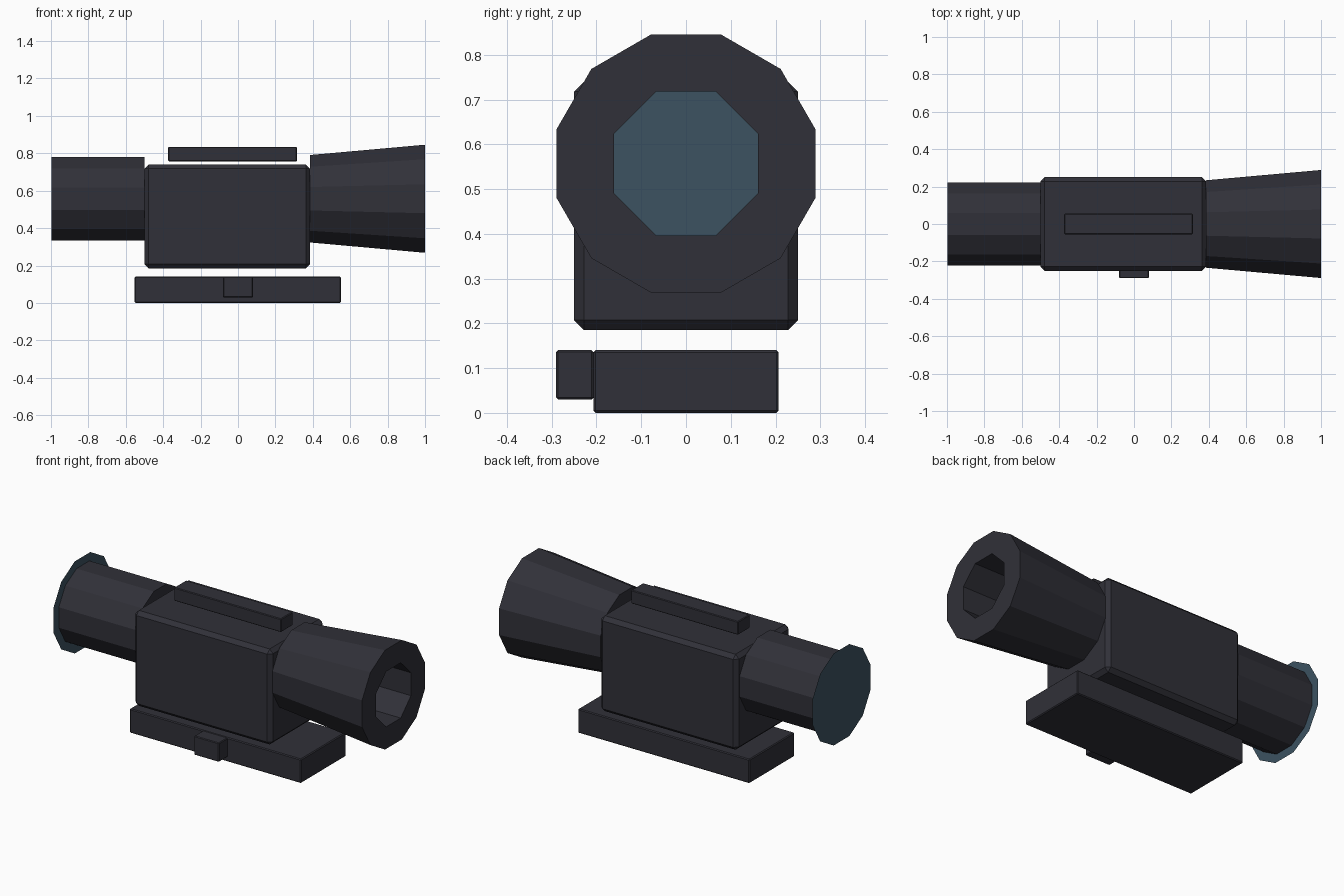
import bpy
import bmesh
from math import pi
from mathutils import Matrix

AXIS_Z = 0.557  # height of the optical axis

default = bpy.data.objects.get("Cube")
if default:
    bpy.data.objects.remove(default, do_unlink=True)


def material(name, colour):
    mat = bpy.data.materials.new(name)
    mat.use_nodes = True
    mat.diffuse_color = (*colour, 1)
    bsdf = next(n for n in mat.node_tree.nodes if n.type == 'BSDF_PRINCIPLED')
    bsdf.inputs["Base Color"].default_value = (*colour, 1)
    return mat


gunmetal = material("dark gunmetal", (0.03, 0.03, 0.04))
glass = material("teal glass", (0.045, 0.085, 0.12))


def finish(name, bm, mat):
    mesh = bpy.data.meshes.new(name)
    bm.to_mesh(mesh)
    bm.free()
    mesh.materials.append(mat)
    obj = bpy.data.objects.new(name, mesh)
    bpy.context.collection.objects.link(obj)
    return obj


def box(name, x, y, z, bevel):
    """Chamfered block spanning the given (low, high) ranges."""
    bm = bmesh.new()
    bmesh.ops.create_cube(bm, size=1)
    spans = (x, y, z)
    for v in bm.verts:
        v.co = [(a + b) / 2 + c * (b - a) for (a, b), c in zip(spans, v.co)]
    bmesh.ops.bevel(bm, geom=bm.edges[:], offset=bevel, segments=1,
                    affect='EDGES')
    return finish(name, bm, gunmetal)


def barrel(name, sides, x0, x1, r0, r1):
    """Flat-topped polygonal tube along x on the optical axis."""
    bm = bmesh.new()
    bmesh.ops.create_cone(bm, cap_ends=True, segments=sides, radius1=r0,
                          radius2=r1, depth=x1 - x0)
    place = (Matrix.Translation(((x0 + x1) / 2, 0, AXIS_Z))
             @ Matrix.Rotation(pi / 2, 4, 'Y')
             @ Matrix.Rotation(pi / sides, 4, 'Z'))
    bm.transform(place)
    return finish(name, bm, gunmetal)


# Sight housing and its two tubes
housing = box("housing", (-0.5, 0.385), (-0.25, 0.25), (0.185, 0.74), 0.022)
eyepiece = barrel("eyepiece_tube", 12, -0.997, -0.5, 0.23, 0.23)
hood = barrel("objective_hood", 12, 0.385, 1.0, 0.242, 0.299)

# Octagonal bore running through the whole sight
bore = barrel("bore_cutter", 8, -1.2, 1.2, 0.174, 0.174)
bore.hide_render = True
for part in (housing, eyepiece, hood):
    cut = part.modifiers.new("bore", 'BOOLEAN')
    cut.operation = 'DIFFERENCE'
    cut.solver = 'EXACT'
    cut.object = bore
    bpy.context.view_layer.objects.active = part
    bpy.ops.object.modifier_apply(modifier=cut.name)
bpy.data.objects.remove(bore, do_unlink=True)

# Glass disc closing the eyepiece
bm = bmesh.new()
bmesh.ops.create_circle(bm, cap_ends=True, segments=12, radius=0.277)
bm.transform(Matrix.Translation((-1, 0, AXIS_Z))
             @ Matrix.Rotation(-pi / 2, 4, 'Y')
             @ Matrix.Rotation(pi / 12, 4, 'Z'))
finish("eyepiece_lens", bm, glass)

# Top rail, mounting base and clamp knob
box("top_rail", (-0.373, 0.315), (-0.055, 0.055), (0.757, 0.835), 0.004)
box("mount_base", (-0.553, 0.55), (-0.207, 0.207), (0, 0.14), 0.005)
box("clamp_knob", (-0.08, 0.08), (-0.29, -0.207), (0.03, 0.14), 0.004)
